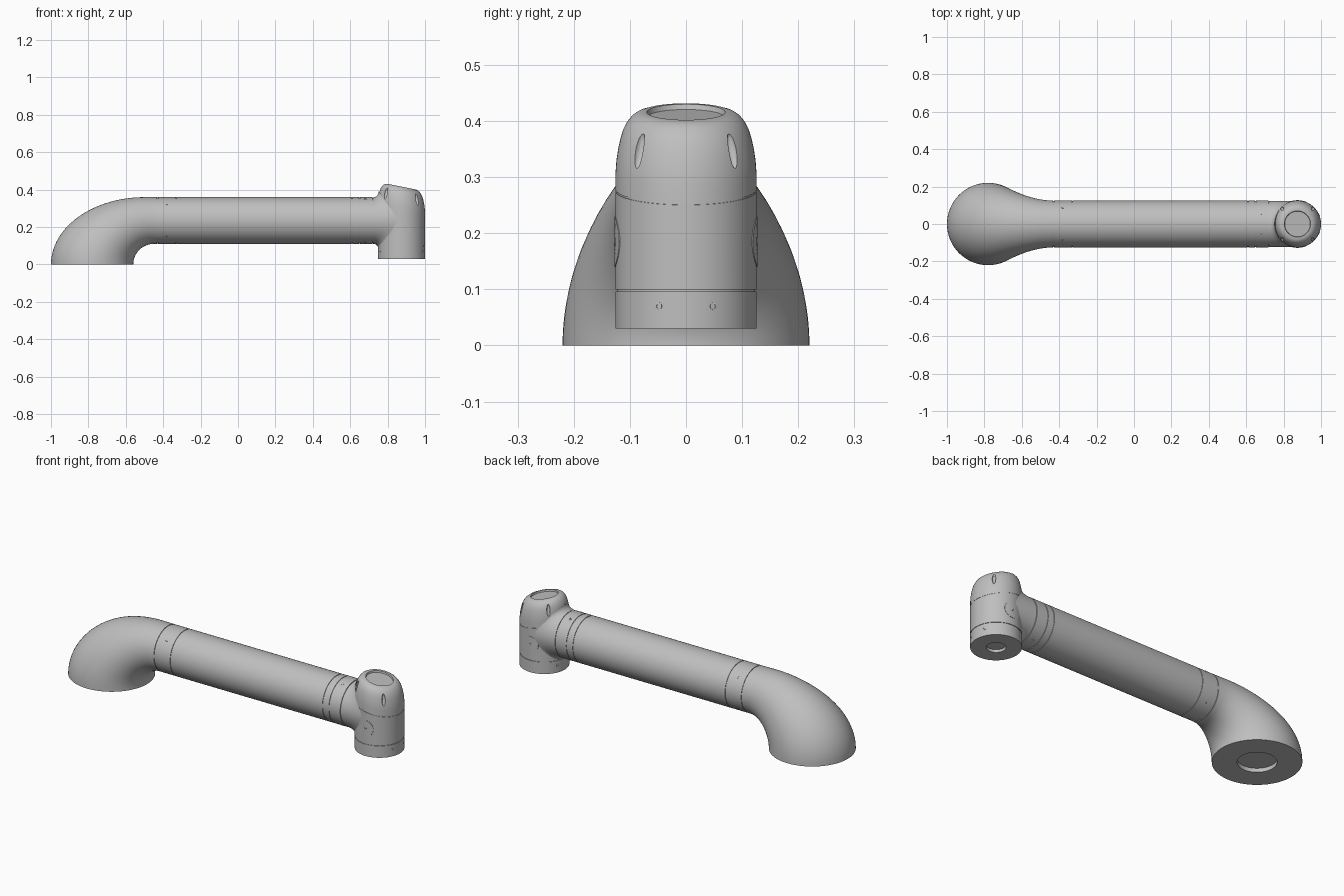
import bpy
import bmesh
from math import sin, cos, pi, sqrt, radians
from mathutils import Vector, Matrix

cube = bpy.data.objects.get("Cube")
if cube:
    bpy.data.objects.remove(cube, do_unlink=True)

SIDES = 72
TUBE_Z, TUBE_R = 0.235, 0.125
HEAD_X, HEAD_R = 0.874, 0.126
TILT = -0.2
X, Y, Z = Vector((1, 0, 0)), Vector((0, 1, 0)), Vector((0, 0, 1))

grey = bpy.data.materials.new("light_grey")
grey.use_nodes = True
grey.diffuse_color = (0.52, 0.52, 0.52, 1)
bsdf = next(n for n in grey.node_tree.nodes if n.type == 'BSDF_PRINCIPLED')
bsdf.inputs["Base Color"].default_value = grey.diffuse_color


def smooth(obj):
    bpy.ops.object.select_all(action='DESELECT')
    obj.select_set(True)
    bpy.context.view_layer.objects.active = obj
    bpy.ops.object.shade_smooth_by_angle(angle=radians(32))


def add_object(name, bm):
    bmesh.ops.recalc_face_normals(bm, faces=bm.faces)
    mesh = bpy.data.meshes.new(name)
    bm.to_mesh(mesh)
    bm.free()
    mesh.materials.append(grey)
    obj = bpy.data.objects.new(name, mesh)
    bpy.context.collection.objects.link(obj)
    return obj


def ring(center, u, v, r, sides=SIDES):
    return [center + u * (r * cos(2 * pi * i / sides)) + v * (r * sin(2 * pi * i / sides))
            for i in range(sides)]


def loft(name, rings):
    """Skin a row of rings and close both ends."""
    bm = bmesh.new()
    loops = [[bm.verts.new(p) for p in pts] for pts in rings]
    n = len(loops[0])
    for a, b in zip(loops, loops[1:]):
        for i in range(n):
            j = (i + 1) % n
            bm.faces.new((a[i], a[j], b[j], b[i]))
    bm.faces.new(loops[0])
    bm.faces.new(loops[-1])
    obj = add_object(name, bm)
    smooth(obj)
    return obj


def groove(s, r, width=0.004, depth=0.003):
    """Profile steps (position, radius) of a fine seam."""
    h = width / 2
    return [(s - h, r), (s - h, r - depth), (s + h, r - depth), (s + h, r)]


# Base elbow: tapering bend with a round recess underneath
base = Vector((-0.78, 0, 0))
rings = [ring(base + Z * 0.022, X, Y, 0.097), ring(base, X, Y, 0.097)]
STEPS = 28
for k in range(STEPS + 1):
    a = pi / 2 * k / STEPS
    outer = Vector((-0.5 - 0.5 * cos(a), 0, 0.36 * sin(a)))
    inner = Vector((-0.45 - 0.11 * cos(a), 0, 0.11 * sin(a)))
    half = (inner - outer) / 2
    rings.append(ring((outer + inner) / 2, half.normalized(), Y, half.length))
rings.append(ring(Vector((-0.44, 0, TUBE_Z)), -Z, Y, TUBE_R))
loft("base_elbow", rings)

# Main tube with collar seams at both ends
profile = [(-0.44, TUBE_R)]
for s in (-0.43, -0.33, 0.61, 0.65):
    profile += groove(s, TUBE_R)
profile += [(0.718, TUBE_R), (0.718, 0.121), (0.723, 0.121)]
loft("main_tube", [ring(Vector((s, 0, TUBE_Z)), Z, Y, r) for s, r in profile])

# Neck flaring into the upright head
rings = []
for k in range(11):
    f = pi / 2 * k / 10
    pts = []
    for p in ring(Vector(), Z, Y, 0.124):
        saddle = HEAD_X - sqrt(HEAD_R ** 2 - p.y ** 2) + 0.004
        stretch = 1 + 0.26 * (1 - cos(f))
        pts.append(Vector((0.722 + (saddle - 0.722) * sin(f), p.y, TUBE_Z + p.z * stretch)))
    rings.append(pts)
loft("head_neck", rings)

# Head: lower ring, barrel, and slanted cap with a sunken disc
head = Vector((HEAD_X, 0, 0))
slant = X + Z * TILT
profile = [(0.045, 0.048), (0.03, 0.048), (0.03, HEAD_R)] + groove(0.098, HEAD_R)
rings = [ring(head + Z * z, X, Y, r) for z, r in profile]
cap = groove(0.277, HEAD_R, 0.003, 0.0015) + [
    (0.31, 0.1255), (0.33, 0.124), (0.35, 0.121), (0.368, 0.117), (0.384, 0.112),
    (0.397, 0.105), (0.407, 0.097), (0.413, 0.088), (0.416, 0.078), (0.416, 0.07),
    (0.407, 0.068)]
rings += [ring(head + Z * z, slant, Y, r) for z, r in cap]
head_obj = loft("head", rings)

# Four slim notches cut into the cap
bm = bmesh.new()
for k in range(4):
    a = pi / 4 + k * pi / 2
    spot = Vector((0.118 * cos(a), 0.118 * sin(a), 0))
    spot.z = 0.364 + TILT * spot.x
    place = (Matrix.Translation(head + spot) @ Matrix.Rotation(a, 4, 'Z')
             @ Matrix.Rotation(radians(-14), 4, 'Y') @ Matrix.Diagonal((0.011, 0.009, 0.033, 1)))
    bmesh.ops.create_uvsphere(bm, u_segments=20, v_segments=14, radius=1, matrix=place)
cutter = add_object("notch_cutter", bm)
cutter.hide_render = True
mod = head_obj.modifiers.new("notches", 'BOOLEAN')
mod.operation = 'DIFFERENCE'
mod.solver = 'EXACT'
mod.object = cutter
bpy.context.view_layer.objects.active = head_obj
bpy.ops.object.modifier_apply(modifier=mod.name)
bpy.data.objects.remove(cutter, do_unlink=True)
smooth(head_obj)


def screw(name, spot, normal):
    """Small round screw head with a hexagon-like socket."""
    normal = normal.normalized()
    u = normal.orthogonal().normalized()
    v = normal.cross(u)
    steps = [(-0.006, 0.007), (0.001, 0.007), (0.0015, 0.0035), (-0.003, 0.003)]
    loft(name, [ring(spot + normal * h, u, v, r, 12) for h, r in steps])


# Round side covers curved to the barrel, each with a screw
for side, label in ((-1, "front"), (1, "back")):
    rings = []
    for r, lift in ((0.045, -0.004), (0.045, 0.0012), (0.03, 0.0012), (0.012, 0.0012)):
        rings.append([Vector((HEAD_X + p.x, side * sqrt((HEAD_R + lift) ** 2 - p.x ** 2),
                              0.185 + p.z)) for p in ring(Vector(), X, Z, r, 40)])
    loft(label + "_cover", rings)
    screw(label + "_cover_screw", Vector((HEAD_X, side * (HEAD_R + 0.001), 0.185)), Y * side)

# Screws around the lower ring and the tube collars
for base_angle in (0, pi):
    for off in (-1, 1):
        a = base_angle + off * radians(23)
        n = Vector((cos(a), sin(a), 0))
        screw("ring_screw", head + Z * 0.07 + n * HEAD_R, n)
        n = Vector((0, sin(a), cos(a)))
        screw("outer_collar_screw", Vector((0.68, 0, TUBE_Z)) + n * TUBE_R, n)
        a = base_angle + off * pi / 4
        n = Vector((0, sin(a), cos(a)))
        screw("inner_collar_screw", Vector((-0.38, 0, TUBE_Z)) + n * TUBE_R, n)
